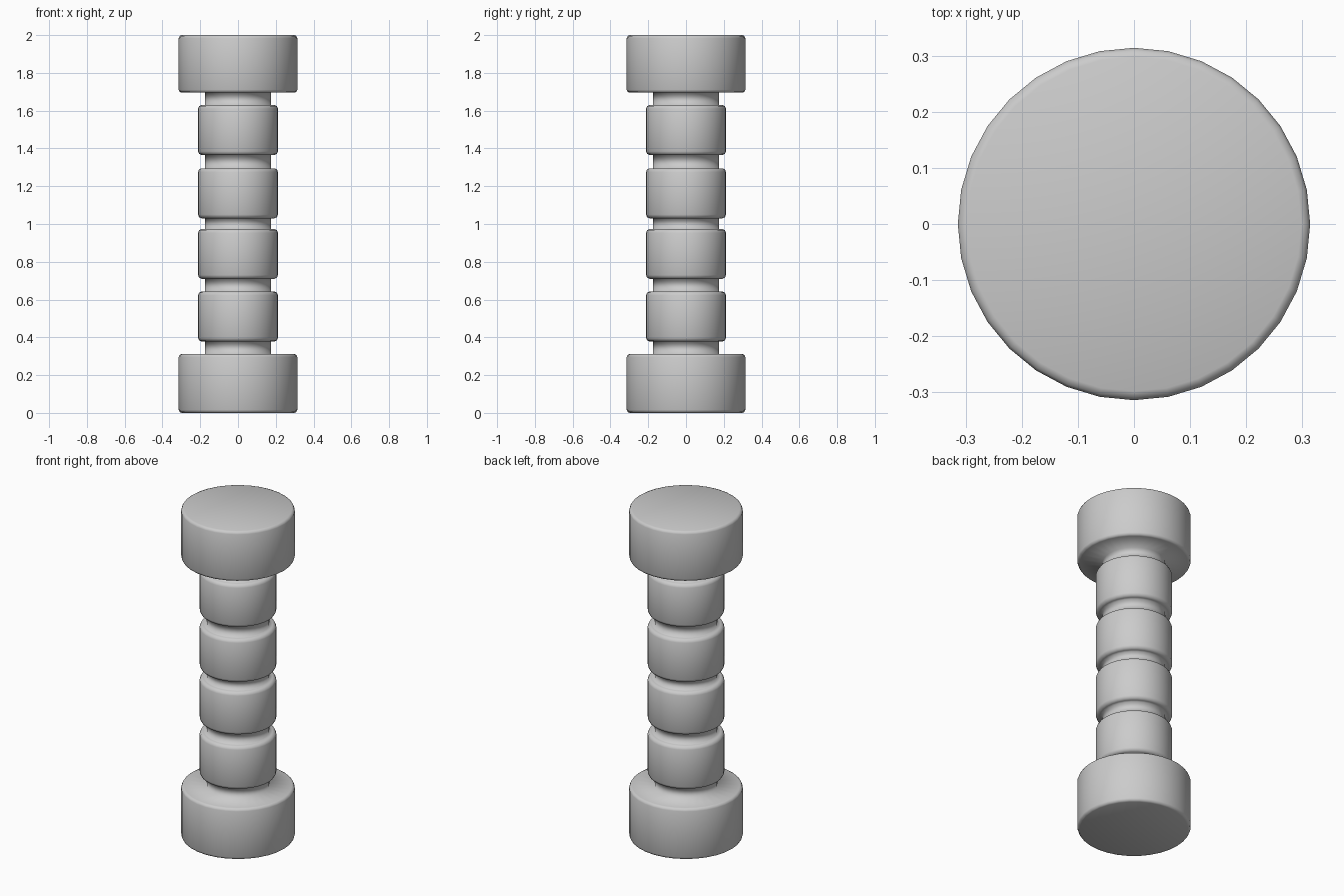
import bpy, bmesh, math

if "Cube" in bpy.data.objects:
    bpy.data.objects.remove(bpy.data.objects["Cube"])

SIDES = 32
CAP_R, GRIP_R, NECK_R = 0.314, 0.212, 0.174


def drum(r, z0, z1, b):
    """Bevelled side of one drum as (radius, height) points."""
    return [(r - b, z0), (r - 0.3 * b, z0 + 0.3 * b), (r, z0 + b),
            (r, z1 - b), (r - 0.3 * b, z1 - 0.3 * b), (r - b, z1)]


def lathe(name, profile):
    """Revolve a profile around z and close both ends."""
    bm = bmesh.new()
    rings = []
    for r, z in profile:
        rings.append([bm.verts.new((r * math.cos(2 * math.pi * i / SIDES),
                                    r * math.sin(2 * math.pi * i / SIDES), z))
                      for i in range(SIDES)])
    for low, high in zip(rings, rings[1:]):
        for i in range(SIDES):
            j = (i + 1) % SIDES
            bm.faces.new((low[i], low[j], high[j], high[i]))
    bm.faces.new(rings[0][::-1])
    bm.faces.new(rings[-1])
    for f in bm.faces:
        f.smooth = True
    mesh = bpy.data.meshes.new(name)
    bm.to_mesh(mesh)
    bm.free()
    obj = bpy.data.objects.new(name, mesh)
    bpy.context.collection.objects.link(obj)
    return obj


# Bottom end weight, four grip rings with necks between, top end weight
drums = [(CAP_R, 0.0, 0.312, 0.016)]
drums += [(GRIP_R, z0, z1, 0.02) for z0, z1 in
          ((0.378, 0.643), (0.71, 0.973), (1.03, 1.295), (1.365, 1.63))]
drums += [(CAP_R, 1.695, 2.0, 0.016)]

profile = []
for k, (r, z0, z1, b) in enumerate(drums):
    if k:
        profile += [(NECK_R, drums[k - 1][2]), (NECK_R, z0)]
    profile += drum(r, z0, z1, b)

lathe("ribbed_dumbbell", profile)
